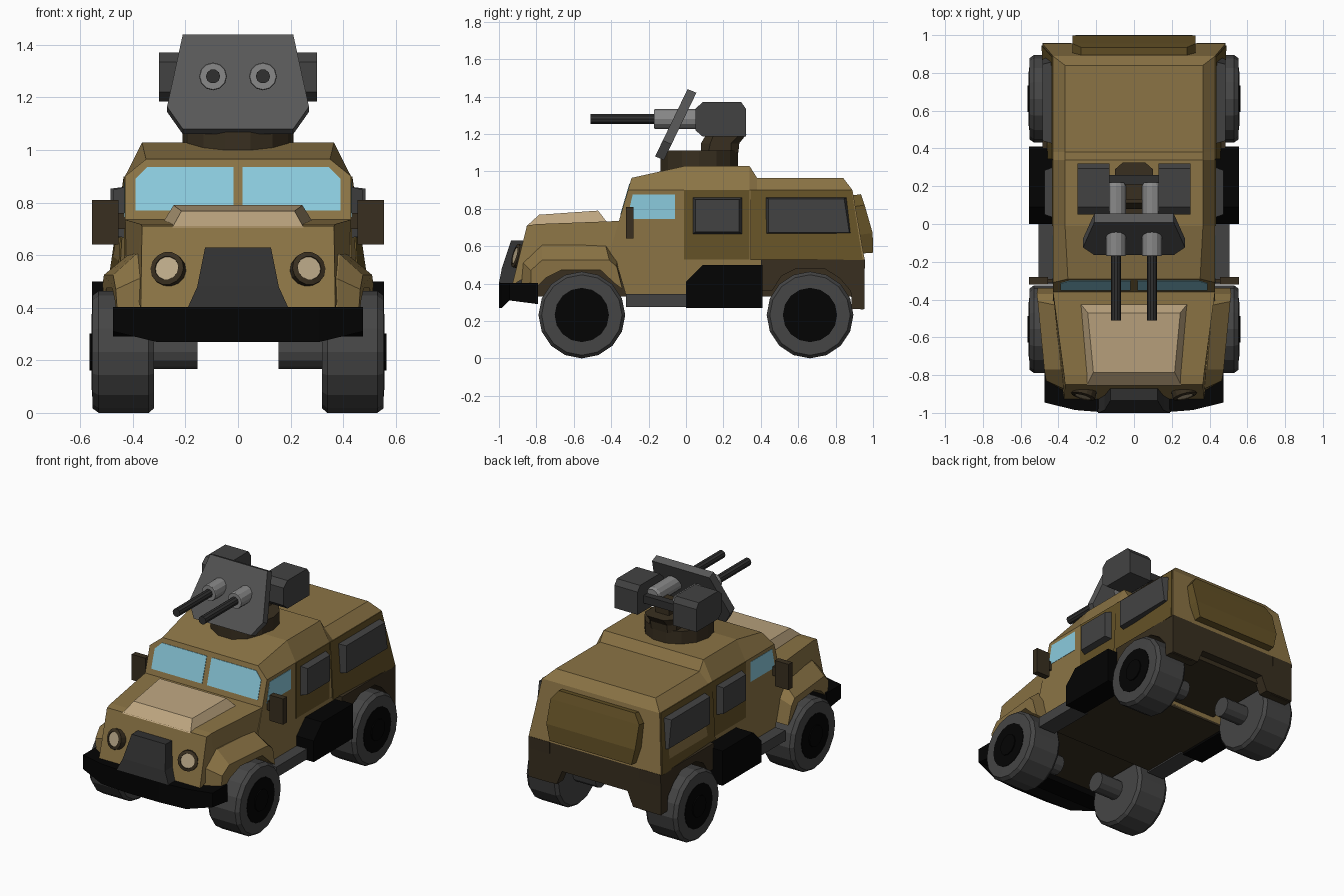
import bpy, bmesh, math
from mathutils import Vector

def mat(name, r, g, b):
    m = bpy.data.materials.new(name)
    m.diffuse_color = (r, g, b, 1)
    return m

TAN = mat("tan", 0.26, 0.175, 0.06)
LIGHT = mat("light_tan", 0.5, 0.37, 0.21)
BROWN = mat("dark_tan", 0.13, 0.085, 0.02)
DARK = mat("dark_brown", 0.04, 0.028, 0.014)
BLACK = mat("black", 0.001, 0.001, 0.001)
RUBBER = mat("rubber_grey", 0.06, 0.06, 0.06)
GREY = mat("gun_grey", 0.095, 0.095, 0.095)
STEEL = mat("steel", 0.25, 0.25, 0.25)
CHAR = mat("charcoal", 0.03, 0.03, 0.03)
PANE = mat("armour_grey", 0.055, 0.055, 0.055)
GLASS = mat("glass", 0.26, 0.6, 0.73)
LENS = mat("lens", 0.5, 0.4, 0.25)

def loft(name, rings, m, mirror=False, strip=False):
    """Skin equal-length rings and cap the ends; mirror adds the -x copy."""
    bm = bmesh.new()
    for s in ((1, -1) if mirror else (1,)):
        vs = [[bm.verts.new((p[0] * s, p[1], p[2])) for p in r] for r in rings]
        n = len(rings[0])
        for a, b in zip(vs, vs[1:]):
            for i in range(n):
                j = (i + 1) % n
                bm.faces.new((a[i], a[j], b[j], b[i]))
        for r in (vs[0], vs[-1]):
            if strip:
                for i in range(n // 2 - 1):
                    bm.faces.new((r[i], r[i + 1], r[n - 2 - i], r[n - 1 - i]))
            else:
                bm.faces.new(r)
    bmesh.ops.recalc_face_normals(bm, faces=bm.faces)
    me = bpy.data.meshes.new(name)
    bm.to_mesh(me)
    bm.free()
    me.materials.append(m)
    o = bpy.data.objects.new(name, me)
    bpy.context.collection.objects.link(o)
    return o

def sections(name, halves, m):
    """Loft sections given as right halves, each mirrored into a full ring."""
    return loft(name, [h + [(-x, y, z) for x, y, z in reversed(h)] for h in halves], m, strip=True)

def slab(name, pts, vec, m, mirror=False, scale=1.0):
    """Extrude a 3D polygon along vec, optionally shrinking the far end."""
    pts = [Vector(p) for p in pts]
    c = sum(pts, Vector()) / len(pts)
    return loft(name, [pts, [c + (p - c) * scale + Vector(vec) for p in pts]], m, mirror)

def side(name, yz, x0, x1, m, scale=1.0):
    return slab(name, [(x0, y, z) for y, z in yz], (x1 - x0, 0, 0), m, True, scale)

def box(name, x0, x1, y0, y1, z0, z1, m, mirror=False):
    return slab(name, [(x0, y0, z0), (x0, y1, z0), (x0, y1, z1), (x0, y0, z1)], (x1 - x0, 0, 0), m, mirror)

def turned(name, prof, centre, axis, n, m, mirror=False):
    """Lathe (radius, distance) pairs around an axis."""
    q = Vector(axis).to_track_quat('Z', 'Y')
    rings = [[Vector(centre) + q @ Vector((r * math.cos(i * math.tau / n), r * math.sin(i * math.tau / n), d))
              for i in range(n)] for r, d in prof]
    return loft(name, rings, m, mirror)

# Cabin, roof and rear compartment
sections("cabin", [
    [(.43, -.419, .53), (.43, -.31, .90), (.35, -.291, .965)],
    [(.43, -.01, .53), (.43, -.01, .90), (.365, -.01, 1.028)],
    [(.43, .34, .53), (.43, .34, .90), (.365, .34, 1.028)],
    [(.455, .38, .53), (.43, .38, .90), (.365, .38, .965)],
    [(.485, .955, .53), (.43, .89, .90), (.365, .84, .965)]], TAN)
slab("lower_cabin", [(-.43, -.38, .54), (-.43, -.31, .30), (-.43, .40, .30), (-.43, .40, .54)], (.86, 0, 0), TAN)
box("floor", -.42, .42, -.31, .40, .285, .31, DARK)
box("chassis", -.31, .31, -.86, .90, .33, .56, DARK)

# Hood, bulge and front fenders
sections("hood", [
    [(.43, -.35, .47), (.43, -.35, .735)],
    [(.385, -.80, .47), (.37, -.80, .718)],
    [(.37, -.93, .39), (.365, -.85, .71)]], TAN)
loft("hood_bulge", [
    [(.285, -.42, .725), (.25, -.855, .705), (-.25, -.855, .705), (-.285, -.42, .725)],
    [(.245, -.47, .79), (.215, -.785, .768), (-.215, -.785, .768), (-.245, -.47, .79)]], LIGHT)
inner = [(-.88, .40), (-.87, .51), (-.77, .605), (-.43, .605), (-.37, .52), (-.34, .37),
         (-.38, .40), (-.46, .475), (-.66, .475), (-.75, .43), (-.79, .39)]
outer = [(.46, -.83, .40), (.465, -.83, .47), (.475, -.77, .525), (.51, -.41, .525), (.515, -.37, .49), (.51, -.34, .37)]
loft("front_fenders", [[(.34, y, z) for y, z in inner], [(.40 + (y + .6) * .08, y, z) for y, z in inner],
     outer + [(.46 + (y + .83) * .11, y, z) for y, z in inner[6:]]], TAN, True)

# Bumper and grille guard
bump = [(.475, -.79, .29), (.475, -.945, .31), (.31, -.985, .27), (.12, -1, .27)]
loft("bumper", [[(s * x, y, z if k else .403) for s, row in ((1, bump), (-1, bump[::-1])) for x, y, z in row]
                for k in (0, 1)], BLACK, strip=True)
sections("grille_guard", [
    [(.19, -.85, .39), (.19, -1, .403)],
    [(.155, -.85, .48), (.155, -.985, .48)],
    [(.125, -.84, .63), (.125, -.935, .63)]], CHAR)

# Headlights
lamp, aim = (.265, -.893, .545), (.25, -.92, .25)
turned("headlight_rims", [(.065, -.04), (.065, .02), (.046, .026), (.044, .015)], lamp, aim, 14, DARK, True)
turned("headlight_lenses", [(.046, -.02), (.046, .021)], lamp, aim, 14, LENS, True)

# Windows
slab("windshield", [(x, -.363 + (z - .73) * .294, z) for x, z in
     ((.018, .77), (.39, .77), (.39, .89), (.345, .935), (.018, .935))], (0, .01, 0), GLASS, True)
side("front_side_windows", [(-.315, .745), (-.06, .745), (-.06, .877), (-.285, .877)], .42, .432, GLASS)
side("door_panels", [(-.01, .53), (.34, .53), (.34, .90), (-.01, .90)], .42, .434, BROWN)
slab("rear_side_panels", [(.45, .345, .525), (.483, .945, .525), (.428, .885, .90), (.428, .345, .90)],
     (.007, 0, 0), BROWN, True)
side("middle_windows", [(.035, .665), (.30, .665), (.30, .86), (.035, .86)], .43, .475, PANE, .88)
side("rear_windows", [(.425, .665), (.89, .665), (.86, .86), (.425, .86)], .43, .485, PANE, .93)

# Rear skirts, tail plate and rear hatch
side("rear_skirts", [(.40, .53), (.40, .36), (.46, .36), (.51, .44), (.59, .48), (.74, .48), (.82, .43),
                     (.88, .36), (.89, .27), (.95, .26), (.957, .53)], .33, .484, DARK)
slab("tail_plate", [(x, .885, z) for x, z in ((-.484, .53), (-.484, .265), (-.28, .265), (-.24, .36), (.24, .36),
                    (.28, .265), (.484, .265), (.484, .53))], (0, .07, 0), DARK)
sections("rear_hatch", [
    [(.30, .93, .56), (.30, 1, .565)],
    [(.325, .92, .66), (.325, .998, .67)],
    [(.325, .89, .81), (.325, .955, .82)],
    [(.28, .88, .87), (.28, .935, .878)]], BROWN)

# Side boxes, running boards and mirrors
side("side_boxes", [(0, .27), (.41, .27), (.41, .50), (.09, .50), (0, .41)], .40, .555, BLACK)
box("running_boards", .38, .505, -.32, .0, .275, .345, PANE, True)
box("mirrors", .455, .555, -.32, -.28, .64, .81, DARK, True)
box("mirror_arms", .42, .46, -.31, -.29, .70, .76, DARK, True)

# Wheels
for label, y in (("front", -.557), ("rear", .663)):
    c = (0, y, .232)
    turned(label + "_tyres", [(.215, .32), (.232, .34), (.232, .53), (.215, .553), (.15, .555)], c, (1, 0, 0), 16, RUBBER, True)
    turned(label + "_rims", [(.145, .50), (.145, .558)], c, (1, 0, 0), 16, BLACK, True)
    turned(label + "_hubs", [(.07, .54), (.07, .565)], c, (1, 0, 0), 12, BLACK, True)
    turned(label + "_axle_stubs", [(.065, .155), (.065, .33)], c, (1, 0, 0), 12, RUBBER, True)

# Turret ring and pedestal
turned("turret_ring", [(.212, 1.0), (.212, 1.112)], (0, .07, 0), (0, 0, 1), 14, DARK)
sections("turret_pedestal", [
    [(.05, .08, 1.10), (.10, .12, 1.10), (.10, .24, 1.10), (.06, .28, 1.10)],
    [(.05, .08, 1.15), (.10, .13, 1.15), (.10, .24, 1.15), (.06, .285, 1.15)],
    [(.05, .11, 1.20), (.10, .15, 1.20), (.10, .29, 1.20), (.06, .325, 1.20)]], DARK)
box("cradle_block", -.05, .05, .13, .25, 1.19, 1.27, DARK)
box("cradle_bar", -.15, .15, .21, .26, 1.24, 1.29, CHAR)

# Gun shield, twin guns and ammunition boxes
slab("gun_shield", [(x, -.165 + (z - 1.08) * .482, z) for x, z in
     ((-.21, 1.08), (.21, 1.08), (.27, 1.165), (.21, 1.44), (-.21, 1.44), (-.27, 1.165))], (0, .047, -.02), GREY)
turned("gun_sleeves", [(.045, -.22), (.053, -.20), (.053, .165), (.05, .17)], (.095, 0, 1.28), (0, -1, 0), 12, STEEL, True)
turned("gun_barrels", [(.027, .15), (.027, .51)], (.095, 0, 1.28), (0, -1, 0), 10, CHAR, True)
side("ammo_boxes", [(.05, 1.22), (.09, 1.185), (.32, 1.185), (.32, 1.335), (.295, 1.37), (.09, 1.37), (.05, 1.335)],
     .13, .30, PANE)
